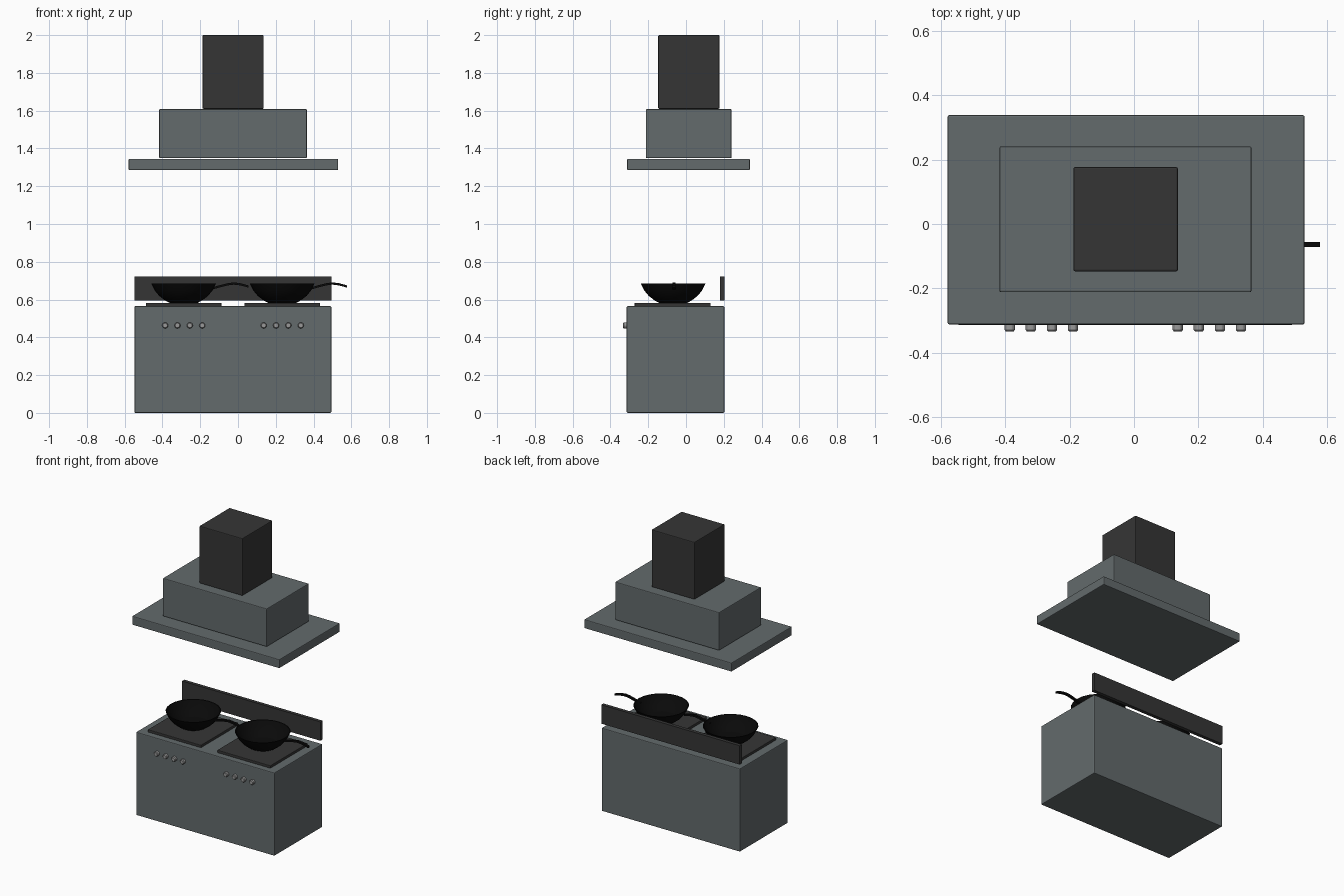
import bpy, bmesh, math
from mathutils import Vector

if "Cube" in bpy.data.objects:
    bpy.data.objects.remove(bpy.data.objects["Cube"])


def material(name, r, g, b):
    m = bpy.data.materials.new(name)
    m.diffuse_color = (r, g, b, 1)
    m.use_nodes = True
    m.node_tree.nodes["Principled BSDF"].inputs["Base Color"].default_value = m.diffuse_color
    return m


STEEL = material("grey_steel", 0.125, 0.145, 0.150)
CHARCOAL = material("charcoal", 0.036, 0.036, 0.036)
BLACK = material("pan_black", 0.003, 0.003, 0.003)
KNOB = material("knob_grey", 0.32, 0.32, 0.32)


def finish(name, bm, mat, smooth=None):
    bmesh.ops.recalc_face_normals(bm, faces=bm.faces[:])
    me = bpy.data.meshes.new(name)
    bm.to_mesh(me)
    bm.free()
    me.materials.append(mat)
    ob = bpy.data.objects.new(name, me)
    bpy.context.collection.objects.link(ob)
    if smooth:
        bpy.ops.object.select_all(action='DESELECT')
        ob.select_set(True)
        bpy.context.view_layer.objects.active = ob
        bpy.ops.object.shade_smooth_by_angle(angle=math.radians(smooth))
    return ob


def box(name, x, y, z, mat, bevel=0.0):
    """Box from (min, max) pairs, with softened edges."""
    bm = bmesh.new()
    bmesh.ops.create_cube(bm, size=1)
    for v in bm.verts:
        v.co = Vector([(a + b) / 2 + c * (b - a) for c, (a, b) in zip(v.co, (x, y, z))])
    if bevel:
        bmesh.ops.bevel(bm, geom=bm.edges[:], offset=bevel, segments=2,
                        affect='EDGES', profile=0.5)
    return finish(name, bm, mat)


def lathe(name, profile, centre, sides, mat, smooth, axis='Z'):
    """Spin (radius, height) points; radius 0 closes the end."""
    bm = bmesh.new()
    vs = [bm.verts.new((r, 0, h)) for r, h in profile]
    es = [bm.edges.new(p) for p in zip(vs, vs[1:])]
    bmesh.ops.spin(bm, geom=vs + es, cent=(0, 0, 0), axis=(0, 0, 1),
                   angle=math.tau, steps=sides)
    bmesh.ops.remove_doubles(bm, verts=bm.verts[:], dist=1e-5)
    for v in bm.verts:
        if axis == 'Y':  # height runs towards the front
            v.co = Vector((v.co.x, -v.co.z, v.co.y))
        v.co += Vector(centre)
    return finish(name, bm, mat, smooth)


def handle(name, path, cx, cy, half_w, half_h, mat):
    """Rectangular bar following (x, z) points."""
    bm = bmesh.new()
    rings = [[bm.verts.new((cx + x, cy + sy * half_w, z + sz * half_h))
              for sy, sz in ((-1, -1), (1, -1), (1, 1), (-1, 1))] for x, z in path]
    for a, b in zip(rings, rings[1:]):
        for i in range(4):
            j = (i + 1) % 4
            bm.faces.new((a[i], a[j], b[j], b[i]))
    bm.faces.new(rings[0])
    bm.faces.new(rings[-1])
    return finish(name, bm, mat)


# Cooker body and floating splashback
box("cooker_body", (-0.548, 0.494), (-0.314, 0.203), (0, 0.565), STEEL, 0.005)
box("splashback", (-0.548, 0.494), (0.181, 0.205), (0.595, 0.723), CHARCOAL)

# Extractor hood
box("hood_canopy", (-0.579, 0.530), (-0.312, 0.338), (1.285, 1.345), STEEL, 0.005)
box("hood_housing", (-0.418, 0.365), (-0.212, 0.241), (1.349, 1.608), STEEL, 0.005)
box("hood_chimney", (-0.188, 0.136), (-0.147, 0.177), (1.610, 2.0), CHARCOAL, 0.005)

# Hob plates, pans and knobs, left and right
PAN = [(0, 0.583), (0.075, 0.583), (0.098, 0.595), (0.130, 0.620), (0.153, 0.648),
       (0.172, 0.686), (0.166, 0.686), (0.147, 0.651), (0.124, 0.625),
       (0.094, 0.601), (0, 0.591)]
GRIP = [(0.150, 0.658), (0.190, 0.670), (0.235, 0.681), (0.265, 0.685),
        (0.300, 0.681), (0.344, 0.669)]
KNOB_PROFILE = [(0, 0), (0.016, 0), (0.016, 0.016), (0.012, 0.021), (0, 0.021)]
for side, cx in (("left", -0.288), ("right", 0.234)):
    box(side + "_hob_plate", (cx - 0.2, cx + 0.2), (-0.272, 0.130),
        (0.563, 0.582), CHARCOAL, 0.003)
    lathe(side + "_pan", PAN, (cx, -0.068, 0), 24, BLACK, 30)
    handle(side + "_pan_handle", GRIP, cx, -0.064, 0.008, 0.006, BLACK)
    for i in range(4):
        lathe(f"{side}_knob_{i + 1}", KNOB_PROFILE,
              (cx - 0.098 + i * 0.0655, -0.313, 0.463), 12, KNOB, 30, 'Y')
